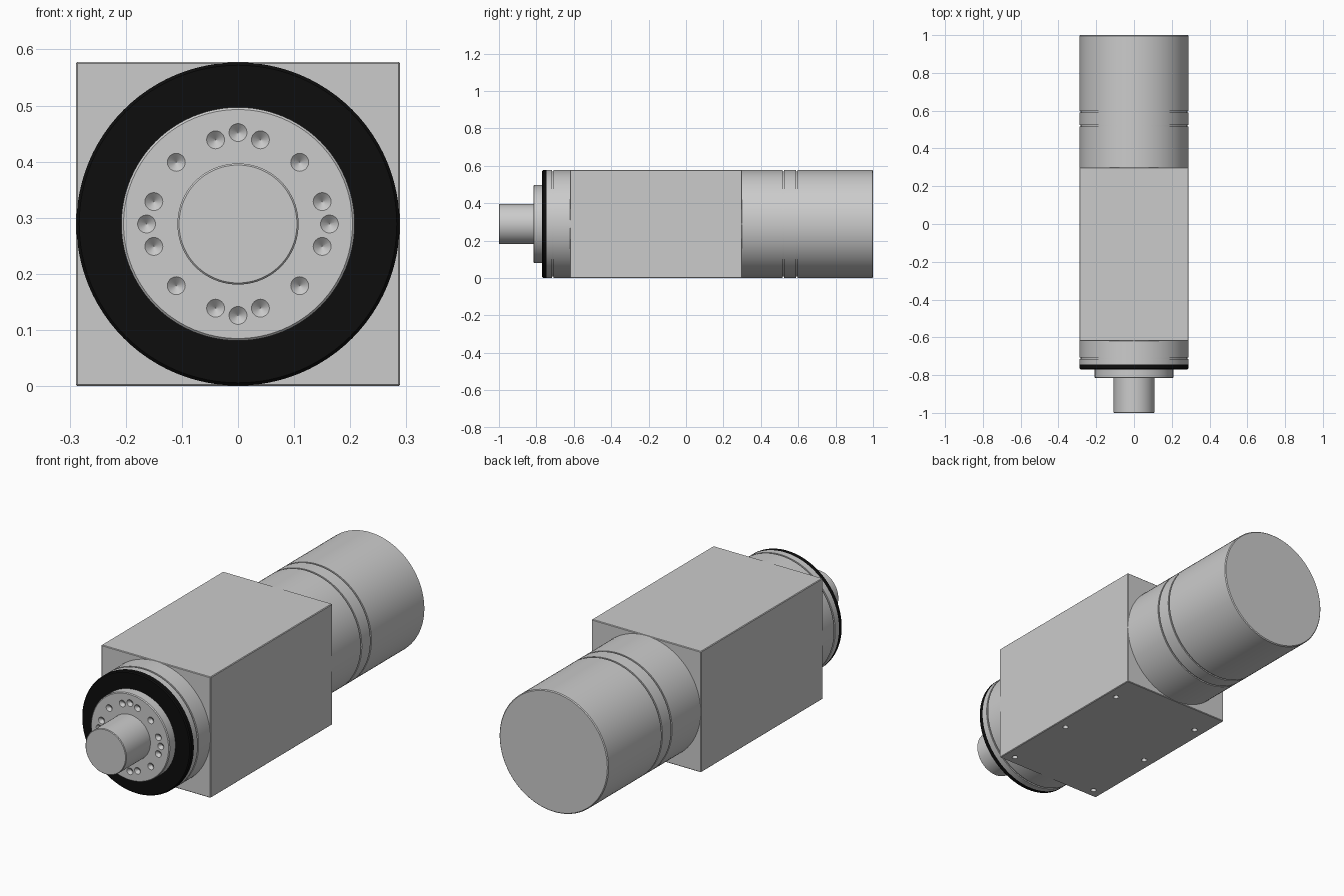
import bpy, bmesh, math
from mathutils import Matrix

if "Cube" in bpy.data.objects:
    bpy.data.objects.remove(bpy.data.objects["Cube"])

CZ = 0.289  # height of the shared axis


def finish(bm, name):
    bmesh.ops.recalc_face_normals(bm, faces=bm.faces[:])
    me = bpy.data.meshes.new(name)
    bm.to_mesh(me)
    bm.free()
    ob = bpy.data.objects.new(name, me)
    bpy.context.collection.objects.link(ob)
    return ob


def add_lathe(bm, profile, x=0, z=CZ, n=96):
    """Revolve (radius, y) points about a line parallel to y, with capped ends."""
    rings = [[bm.verts.new((x + r * math.cos(2 * math.pi * i / n), y,
                            z + r * math.sin(2 * math.pi * i / n)))
              for i in range(n)] for r, y in profile]
    for a, b in zip(rings, rings[1:]):
        for i in range(n):
            j = (i + 1) % n
            bm.faces.new((a[i], a[j], b[j], b[i]))
    bm.faces.new(rings[0])
    bm.faces.new(rings[-1])


def lathe(name, profile):
    bm = bmesh.new()
    add_lathe(bm, profile)
    return finish(bm, name)


def groove(r, y, w=0.004, d=0.006):
    return [(r, y - w), (r - d, y - w), (r - d, y + w), (r, y + w)]


def select(ob):
    bpy.ops.object.select_all(action='DESELECT')
    ob.select_set(True)
    bpy.context.view_layer.objects.active = ob


def cut(ob, cutter):
    mod = ob.modifiers.new("holes", 'BOOLEAN')
    mod.object = cutter
    mod.solver = 'EXACT'
    select(ob)
    bpy.ops.object.modifier_apply(modifier=mod.name)
    bpy.data.objects.remove(cutter)


# Square gearbox housing
bm = bmesh.new()
bmesh.ops.create_cube(bm, size=1, matrix=Matrix.Translation((0, -0.16, CZ))
                      @ Matrix.Diagonal((0.578, 0.92, 0.578, 1)))
bmesh.ops.bevel(bm, geom=bm.edges[:], offset=0.003, segments=1, affect='EDGES')
housing = finish(bm, "housing")

# Six mounting holes under the housing
bm = bmesh.new()
for x in (-0.237, 0.237):
    for y in (-0.574, -0.21, 0.153):
        bmesh.ops.create_cone(bm, cap_ends=True, segments=24, radius1=0.013,
                              radius2=0.013, depth=0.12,
                              matrix=Matrix.Translation((x, y, 0)))
cut(housing, finish(bm, "mounting_hole_cutter"))

# Rear motor barrel with two grooves
R = 0.288
motor = lathe("motor_barrel", [(R, 0.29)] + groove(R, 0.52) + groove(R, 0.593)
              + [(R, 0.996), (R - 0.004, 1.0)])

# Front collar with one groove
collar = lathe("front_collar", [(R, -0.745)] + groove(R, -0.712) + [(R, -0.61)])

# Black seal ring
seal = lathe("seal_ring", [(R - 0.005, -0.77), (R, -0.765), (R, -0.745)])
mat = bpy.data.materials.new("black_rubber")
mat.diffuse_color = (0.004, 0.004, 0.004, 1)
mat.use_nodes = True
mat.node_tree.nodes["Principled BSDF"].inputs["Base Color"].default_value = mat.diffuse_color
seal.data.materials.append(mat)

# Output flange with conical bolt dimples
flange = lathe("output_flange", [(0.204, -0.816), (0.208, -0.812), (0.208, -0.76)])
spots = {(sx * a, sz * b) for sx in (-1, 1) for sz in (-1, 1)
         for a, b in ((0, 0.163), (0.04, 0.15), (0.11, 0.11), (0.15, 0.04), (0.163, 0))}
bm = bmesh.new()
for x, z in sorted(spots):
    add_lathe(bm, [(0.016, -0.83), (0.016, -0.816), (0.0005, -0.802)], x, CZ + z, 24)
cut(flange, finish(bm, "dimple_cutter"))

# Output shaft
shaft = lathe("output_shaft", [(0.105, -1.0), (0.108, -0.997), (0.108, -0.80)])

for ob in (housing, motor, collar, seal, flange, shaft):
    select(ob)
    bpy.ops.object.shade_smooth_by_angle(angle=math.radians(30))
